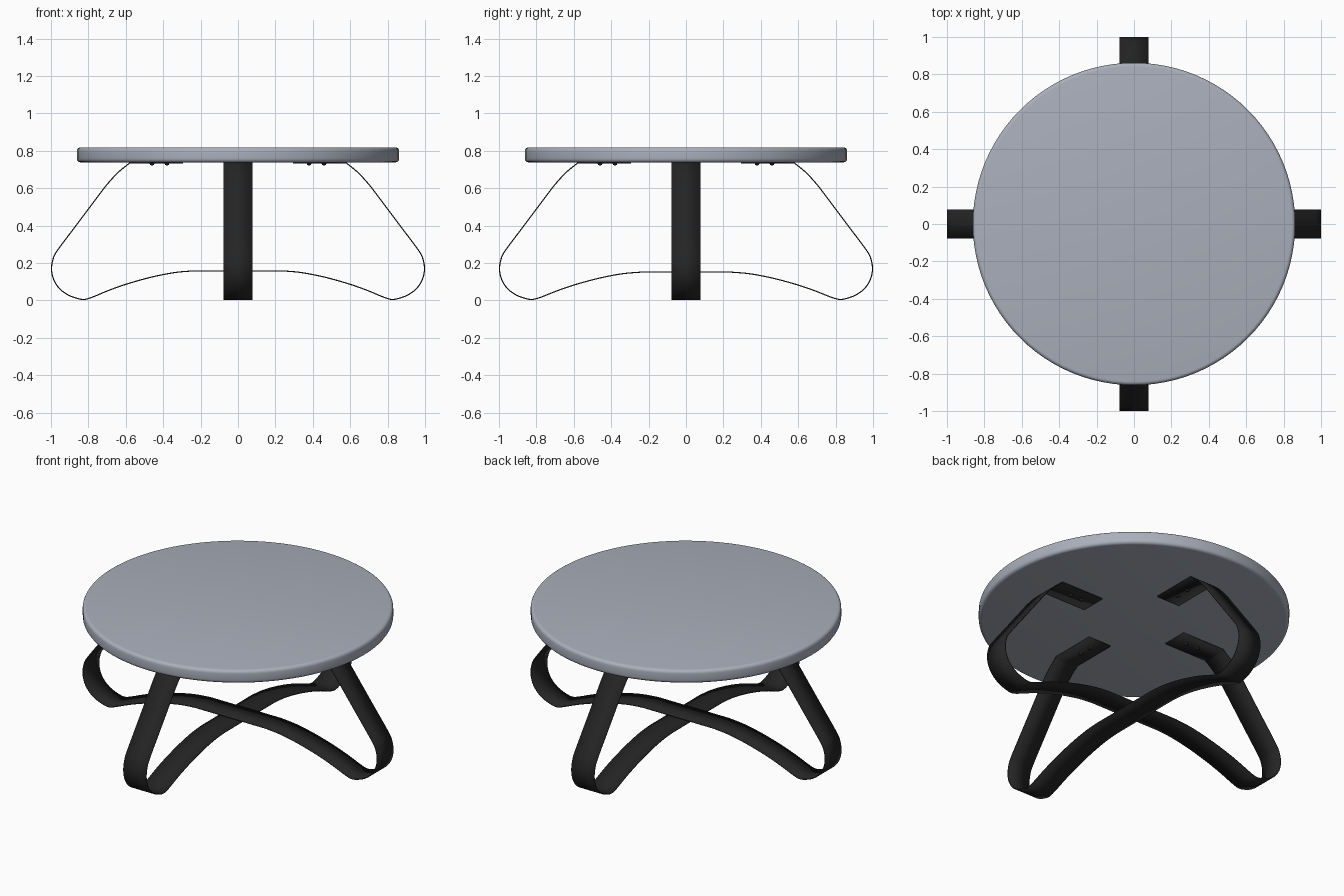
import bpy, bmesh, math
from mathutils import Vector

if "Cube" in bpy.data.objects:
    bpy.data.objects.remove(bpy.data.objects["Cube"])


def material(name, rgb):
    m = bpy.data.materials.new(name)
    m.diffuse_color = (*rgb, 1)
    m.use_nodes = True
    m.node_tree.nodes["Principled BSDF"].inputs["Base Color"].default_value = m.diffuse_color
    return m


GREY = material("blue_grey_top", (0.40, 0.43, 0.50))
BLACK = material("black_steel", (0.018, 0.018, 0.018))


def finish(bm, name, mat, angle=35):
    bmesh.ops.recalc_face_normals(bm, faces=bm.faces)
    me = bpy.data.meshes.new(name)
    bm.to_mesh(me)
    bm.free()
    ob = bpy.data.objects.new(name, me)
    bpy.context.collection.objects.link(ob)
    me.materials.append(mat)
    bpy.context.view_layer.objects.active = ob
    ob.select_set(True)
    bpy.ops.object.shade_smooth_by_angle(angle=math.radians(angle))
    ob.select_set(False)
    return ob


def lathe(name, profile, mat, sides, angle=35, location=(0, 0, 0)):
    """Spin a closed (radius, z) profile around the z axis."""
    bm = bmesh.new()
    rings = [[bm.verts.new((r * math.cos(2 * math.pi * i / sides),
                            r * math.sin(2 * math.pi * i / sides), z))
              for i in range(sides)] for r, z in profile]
    for a, b in zip(rings, rings[1:]):
        for i in range(sides):
            j = (i + 1) % sides
            bm.faces.new((a[i], a[j], b[j], b[i]))
    bm.faces.new(rings[0])
    bm.faces.new(rings[-1])
    ob = finish(bm, name, mat, angle)
    ob.location = location
    return ob


def smooth_path(pts, steps=4):
    """Catmull-Rom curve through the points."""
    p = [Vector(q) for q in pts]
    p = [2 * p[0] - p[1]] + p + [2 * p[-1] - p[-2]]
    out = []
    for a, b, c, d in zip(p, p[1:], p[2:], p[3:]):
        for k in range(steps):
            t = k / steps
            out.append(0.5 * (2 * b + (c - a) * t + (2 * a - 5 * b + 4 * c - d) * t * t
                              + (3 * b - a - 3 * c + d) * t ** 3))
    return out + [p[-2]]


# Round table top with softened rims
R, Z0, Z1, E = 0.862, 0.738, 0.818, 0.02
arc = [math.radians(a) for a in (0, 22.5, 45, 67.5, 90)]
rim = [(R - E + E * math.sin(a), Z0 + E - E * math.cos(a)) for a in arc]
rim += [(R - E + E * math.cos(a), Z1 - E + E * math.sin(a)) for a in arc]
lathe("table_top", rim, GREY, 96)

# Half outline of a bent strap, from the mounting tab down to the middle
TAB = [(0.295, 0.734)]
BEND = [(0.58, 0.734), (0.64, 0.685), (0.70, 0.62), (0.755, 0.548), (0.86, 0.408),
        (0.965, 0.268), (0.989, 0.22), (0.997, 0.165), (0.985, 0.11),
        (0.955, 0.064), (0.915, 0.033), (0.87, 0.014), (0.825, 0.005),
        (0.78, 0.017), (0.69, 0.054), (0.60, 0.086), (0.50, 0.115), (0.42, 0.134),
        (0.33, 0.15), (0.24, 0.158)]
W, THICK = 0.0775, 0.006


def strap(name, turn, drop):
    half = [Vector(TAB[0])] + smooth_path(BEND)
    # The crossing straps are stacked, so one dips slightly at the middle
    half = [Vector((x, z - drop * max(0, 1 - x / 0.8) ** 0.5 if z < 0.2 and x < 0.8 else z))
            for x, z in half]
    path = half + [Vector((-x, z)) for x, z in reversed(half)]
    bm = bmesh.new()
    rows = [[bm.verts.new((x, y, z)) for y in (-W, W)] for x, z in path]
    for a, b in zip(rows, rows[1:]):
        bm.faces.new((a[0], a[1], b[1], b[0]))
    ob = finish(bm, name, BLACK)
    ob.rotation_euler.z = turn
    mod = ob.modifiers.new("thickness", 'SOLIDIFY')
    mod.thickness, mod.offset = THICK, 0


strap("leg_strap_across", 0, 0)
strap("leg_strap_front_back", math.pi / 2, 0.008)

# Screw heads under the tabs
HEAD = [(0.005, 0), (0.011, 0.004), (0.013, 0.011)]
for i in range(4):
    c, s = math.cos(i * math.pi / 2), math.sin(i * math.pi / 2)
    for r in (0.38, 0.46):
        lathe("tab_screw", HEAD, BLACK, 12, 50, (r * c, r * s, 0.722))

# Bolt joining the crossed straps
lathe("centre_bolt", [(0.01, 0.146), (0.012, 0.149), (0.012, 0.161), (0.008, 0.164)],
      BLACK, 12, 50)
